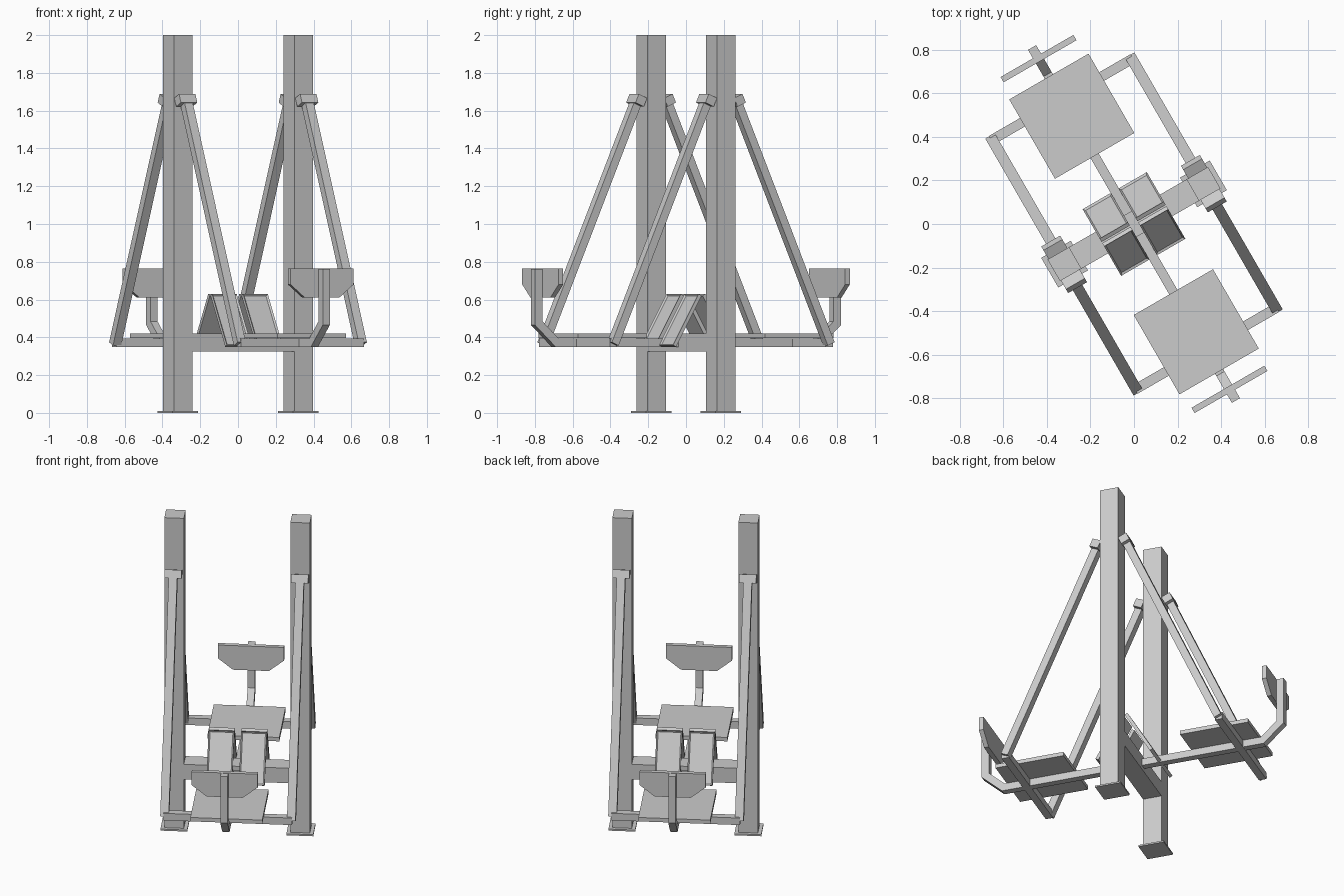
import bpy, bmesh, math
from mathutils import Matrix, Vector

if "Cube" in bpy.data.objects:
    bpy.data.objects.remove(bpy.data.objects["Cube"])

TURN = Matrix.Rotation(math.radians(30), 4, 'Z')   # whole frame is turned 30 degrees


def finish(name, bm):
    bmesh.ops.recalc_face_normals(bm, faces=bm.faces)
    bmesh.ops.transform(bm, matrix=TURN, verts=bm.verts)
    me = bpy.data.meshes.new(name)
    bm.to_mesh(me)
    bm.free()
    ob = bpy.data.objects.new(name, me)
    bpy.context.collection.objects.link(ob)
    return ob


def box_bm(loc, size, tilt=0.0):
    bm = bmesh.new()
    m = (Matrix.Translation(loc) @ Matrix.Rotation(tilt, 4, 'X')
         @ Matrix.Diagonal((*size, 1)))
    bmesh.ops.create_cube(bm, size=1, matrix=m)
    return bm


def box(name, loc, size, tilt=0.0):
    return finish(name, box_bm(loc, size, tilt))


def prism(name, pts, axis, a, b):
    """Extrude a closed profile along x (pts = y,z) or y (pts = x,z)."""
    bm = bmesh.new()
    vs = [bm.verts.new((a, p, q) if axis == 'x' else (p, a, q)) for p, q in pts]
    f = bm.faces.new(vs)
    r = bmesh.ops.extrude_face_region(bm, geom=[f])
    d = Vector((b - a, 0, 0)) if axis == 'x' else Vector((0, b - a, 0))
    bmesh.ops.translate(bm, vec=d, verts=[g for g in r['geom'] if isinstance(g, bmesh.types.BMVert)])
    return finish(name, bm)


# Posts, base plates and the crossbeam joining them
for s, side in ((-1, "left"), (1, "right")):
    box(f"{side}_post", (s * .368, 0, 1.0), (.114, .114, 2.0))
    box(f"{side}_base_plate", (s * .368, 0, .005), (.157, .157, .01))
box("crossbeam", (0, 0, .373), (.63, .114, .096))

for d, end in ((-1, "front"), (1, "back")):
    # Seat, its support bar and the bent bar that carries the backrest
    box(f"{end}_seat", (0, d * .571, .408), (.42, .42, .025))
    box(f"{end}_seat_crossbar", (0, d * .66, .372), (.75, .045, .045))
    rail = [(0, .35), (.81, .35), (.935, .465), (.935, .763), (.89, .763),
            (.89, .485), (.793, .395), (0, .395)]
    prism(f"{end}_seat_rail", [(d * v, z) for v, z in rail], 'x', -.0215, .0215)

    # Backrest with clipped lower corners
    back = [(-.193, .765), (-.193, .68), (-.105, .61), (.105, .61), (.193, .68), (.193, .765)]
    prism(f"{end}_backrest", back, 'y', d * .862, d * .89)

    for s, side in ((-1, "left"), (1, "right")):
        # Slanted hanger arm and the bracket at its top
        top, low = Vector((s * .37, d * .088, 1.655)), Vector((s * .37, d * .66, .365))
        run = low - top
        tilt = math.atan2(abs(run.y), abs(run.z)) * d
        box(f"{end}_{side}_arm", (top + low) / 2, (.05, .045, run.length), tilt)
        box(f"{end}_{side}_bracket", top, (.1, .055, .05), tilt)

        # Sloping foot pedal with a recessed tread
        tp, bt = Vector((s * .095, d * .012, .625)), Vector((s * .095, d * .168, .355))
        slope = bt - tp
        bm = box_bm((tp + bt) / 2, (.15, .02, slope.length),
                    math.atan2(abs(slope.y), abs(slope.z)) * d)
        bm.normal_update()
        tread = max(bm.faces, key=lambda f: f.normal.y * d + f.normal.z * .5)
        bmesh.ops.inset_individual(bm, faces=[tread], thickness=.012)
        bmesh.ops.translate(bm, vec=-tread.normal * .009, verts=tread.verts)
        finish(f"{end}_{side}_pedal", bm)
